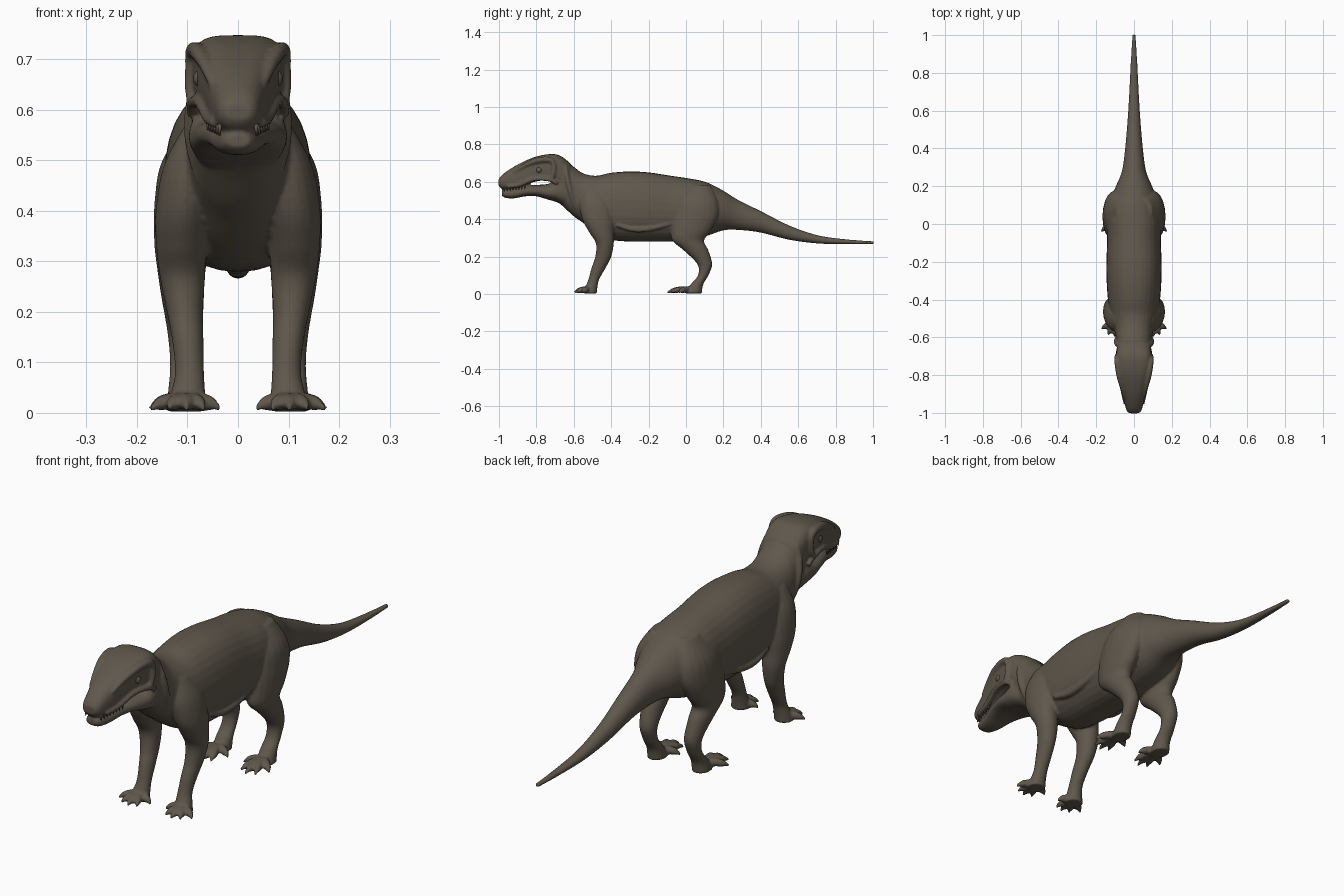
import bpy, bmesh, math
from mathutils import Vector

hide = bpy.data.materials.new("dark brown hide")
hide.diffuse_color = (0.115, 0.096, 0.072, 1)

bm = bmesh.new()
SIDES = (-1, 1)


def smooth_keys(keys, steps=6):
    """Catmull-Rom interpolation through rows of numbers."""
    out = []
    for i in range(len(keys) - 1):
        a, b = keys[max(i - 1, 0)], keys[i]
        c, d = keys[i + 1], keys[min(i + 2, len(keys) - 1)]
        for s in range(steps):
            t = s / steps
            out.append([0.5 * (2 * q + (r - p) * t + (2 * p - 5 * q + 4 * r - w) * t * t
                               + (3 * q - p - 3 * r + w) * t ** 3)
                        for p, q, r, w in zip(a, b, c, d)])
    out.append(list(keys[-1]))
    return out


def skin(rings):
    """Closed tube through rings of points."""
    loops = [[bm.verts.new(p) for p in ring] for ring in rings]
    faces = []
    for a, b in zip(loops, loops[1:]):
        n = len(a)
        for i in range(n):
            faces.append(bm.faces.new((a[i], a[(i + 1) % n], b[(i + 1) % n], b[i])))
    faces += [bm.faces.new(loops[0]), bm.faces.new(loops[-1])]
    bmesh.ops.recalc_face_normals(bm, faces=faces)


def sgn_pow(v, e):
    return math.copysign(abs(v) ** e, v)


def body_loft(keys, n=32, mid=0.47):
    """Rows are y, half width, top z, bottom z, squareness."""
    rings = []
    for y, w, top, bot, sq in smooth_keys(keys):
        zc = bot + (top - bot) * mid
        ring = []
        for i in range(n):
            a = 2 * math.pi * i / n
            s = sgn_pow(math.sin(a), 2 / sq)
            ring.append((w * sgn_pow(math.cos(a), 2 / sq), y,
                         zc + s * ((top - zc) if s > 0 else (zc - bot))))
        rings.append(ring)
    skin(rings)


def leg(keys, side, n=20):
    """Rows are z, x, y, radius x, radius y."""
    skin([[(side * (x + rx * math.cos(2 * math.pi * i / n)),
            y + ry * math.sin(2 * math.pi * i / n), z) for i in range(n)]
          for z, x, y, rx, ry in smooth_keys(keys)])


def tube(keys, side, n=12):
    """Rows are x, y, z, radius."""
    rows = smooth_keys(keys, 5)
    pts = [Vector((side * r[0], r[1], r[2])) for r in rows]
    rings = []
    for i, p in enumerate(pts):
        t = (pts[min(i + 1, len(pts) - 1)] - pts[max(i - 1, 0)]).normalized()
        u = t.cross(Vector((1, 0, 0))).normalized()
        v = t.cross(u)
        rings.append([p + rows[i][3] * (u * math.cos(2 * math.pi * k / n)
                                        + v * math.sin(2 * math.pi * k / n)) for k in range(n)])
    skin(rings)


# torso, neck and tail
body_loft([
    (-0.72, 0.075, 0.73, 0.52, 2.6), (-0.66, 0.090, 0.725, 0.47, 2.5),
    (-0.60, 0.096, 0.68, 0.415, 2.3), (-0.55, 0.105, 0.645, 0.38, 2.2),
    (-0.48, 0.125, 0.632, 0.33, 2.2), (-0.40, 0.138, 0.648, 0.29, 2.2),
    (-0.30, 0.145, 0.655, 0.28, 2.3), (-0.20, 0.146, 0.65, 0.28, 2.3),
    (-0.08, 0.142, 0.632, 0.28, 2.2), (0.02, 0.142, 0.617, 0.29, 2.2),
    (0.11, 0.130, 0.597, 0.31, 2.1), (0.20, 0.096, 0.552, 0.34, 2),
    (0.28, 0.064, 0.502, 0.342, 2), (0.40, 0.047, 0.443, 0.328, 2),
    (0.55, 0.034, 0.367, 0.29, 2), (0.70, 0.025, 0.315, 0.27, 2),
    (0.85, 0.018, 0.293, 0.266, 2), (1.003, 0.009, 0.282, 0.266, 2)])

# upper skull
body_loft([
    (-1.002, 0.026, 0.612, 0.58, 2.3), (-0.985, 0.040, 0.635, 0.562, 2.4),
    (-0.94, 0.052, 0.668, 0.553, 2.6), (-0.88, 0.064, 0.702, 0.572, 3),
    (-0.80, 0.080, 0.735, 0.602, 3.4), (-0.72, 0.091, 0.748, 0.604, 3.6),
    (-0.67, 0.092, 0.738, 0.57, 3.2), (-0.62, 0.08, 0.70, 0.55, 2.6)])

# lower jaw
body_loft([
    (-0.985, 0.024, 0.552, 0.526, 2.2), (-0.965, 0.036, 0.56, 0.514, 2.3),
    (-0.92, 0.047, 0.565, 0.511, 2.4), (-0.86, 0.064, 0.579, 0.522, 2.5),
    (-0.80, 0.082, 0.583, 0.522, 2.5), (-0.74, 0.094, 0.588, 0.505, 2.4),
    (-0.69, 0.097, 0.61, 0.49, 2.4), (-0.63, 0.085, 0.61, 0.46, 2.2)])

FRONT_LEG = [
    (0.57, 0.075, -0.50, 0.030, 0.05), (0.49, 0.092, -0.485, 0.055, 0.085),
    (0.40, 0.107, -0.47, 0.056, 0.085), (0.33, 0.112, -0.452, 0.050, 0.066),
    (0.27, 0.110, -0.434, 0.045, 0.048), (0.20, 0.105, -0.442, 0.036, 0.043),
    (0.14, 0.099, -0.467, 0.031, 0.038), (0.08, 0.096, -0.492, 0.029, 0.029),
    (0.04, 0.099, -0.505, 0.034, 0.032), (0.003, 0.102, -0.512, 0.038, 0.036)]
HIND_LEG = [
    (0.58, 0.060, 0.07, 0.035, 0.06), (0.50, 0.088, 0.06, 0.062, 0.11),
    (0.42, 0.104, 0.05, 0.061, 0.123), (0.34, 0.112, 0.027, 0.054, 0.107),
    (0.285, 0.112, 0.012, 0.048, 0.085), (0.235, 0.110, 0.052, 0.043, 0.067),
    (0.16, 0.105, 0.100, 0.035, 0.040), (0.10, 0.104, 0.092, 0.031, 0.028),
    (0.05, 0.104, 0.058, 0.034, 0.034), (0.003, 0.105, 0.040, 0.038, 0.045)]
# toe tips, relative to the foot centre
TOES = [(-0.066, -0.025), (-0.034, -0.072), (0.0, -0.085), (0.036, -0.075), (0.07, -0.042)]

for side in SIDES:
    # legs and toes
    for rows, fx, fy, reach in ((FRONT_LEG, 0.102, -0.512, 1.0), (HIND_LEG, 0.104, 0.02, 1.4)):
        leg(rows, side)
        for dx, dy in TOES:
            tip = (dx, dy * reach)
            tube([(fx + tip[0] * f, fy + tip[1] * f, z, r) for f, z, r in
                  ((0.15, 0.024, 0.018), (0.45, 0.024, 0.016), (0.7, 0.019, 0.015),
                   (0.85, 0.015, 0.010), (1.02, 0.007, 0.004))], side)
    # brow ridge turning down behind the eye, and cheek ridge below it
    tube([(0.050, -0.92, 0.650, 0.008), (0.064, -0.86, 0.688, 0.013), (0.078, -0.80, 0.712, 0.016),
          (0.088, -0.735, 0.718, 0.016), (0.091, -0.708, 0.695, 0.014),
          (0.091, -0.710, 0.64, 0.014), (0.090, -0.725, 0.612, 0.012)], side)
    tube([(0.045, -0.955, 0.574, 0.010), (0.058, -0.89, 0.584, 0.012), (0.076, -0.81, 0.615, 0.012),
          (0.090, -0.73, 0.612, 0.012), (0.092, -0.69, 0.59, 0.010)], side)
    # loose skin on the neck and flank
    tube([(0.070, -0.645, 0.69, 0.010), (0.090, -0.635, 0.62, 0.013), (0.092, -0.615, 0.54, 0.014),
          (0.075, -0.59, 0.46, 0.010)], side)
    tube([(0.125, -0.37, 0.37, 0.010), (0.125, -0.28, 0.345, 0.015), (0.124, -0.18, 0.352, 0.015),
          (0.125, -0.07, 0.38, 0.010)], side)


def finish(name, mesh_bm):
    mesh = bpy.data.meshes.new(name)
    mesh_bm.to_mesh(mesh)
    mesh_bm.free()
    mesh.materials.append(hide)
    for p in mesh.polygons:
        p.use_smooth = True
    ob = bpy.data.objects.new(name, mesh)
    bpy.context.collection.objects.link(ob)
    return ob


# fuse all the fleshy parts into one skin
body = finish("reptile_body", bm)
fuse = body.modifiers.new("fuse", 'REMESH')
fuse.mode = 'VOXEL'
fuse.voxel_size = 0.0055
fuse.use_smooth_shade = True
relax = body.modifiers.new("relax", 'SMOOTH')
relax.factor = 0.5
relax.iterations = 4

# eyes
eyes = bmesh.new()
for side in SIDES:
    ret = bmesh.ops.create_uvsphere(eyes, u_segments=20, v_segments=12, radius=0.018)
    bmesh.ops.translate(eyes, verts=ret["verts"], vec=(side * 0.071, -0.785, 0.662))
finish("eyes", eyes)

# upper teeth along the lip
teeth = bmesh.new()
for side in SIDES:
    for i in range(8):
        t = i / 7
        ret = bmesh.ops.create_cone(teeth, cap_ends=True, segments=8, radius1=0.001,
                                    radius2=0.005, depth=0.024)
        bmesh.ops.translate(teeth, verts=ret["verts"],
                            vec=(side * (0.036 + 0.024 * t), -0.972 + 0.11 * t, 0.560 + 0.012 * t))
finish("teeth", teeth)
